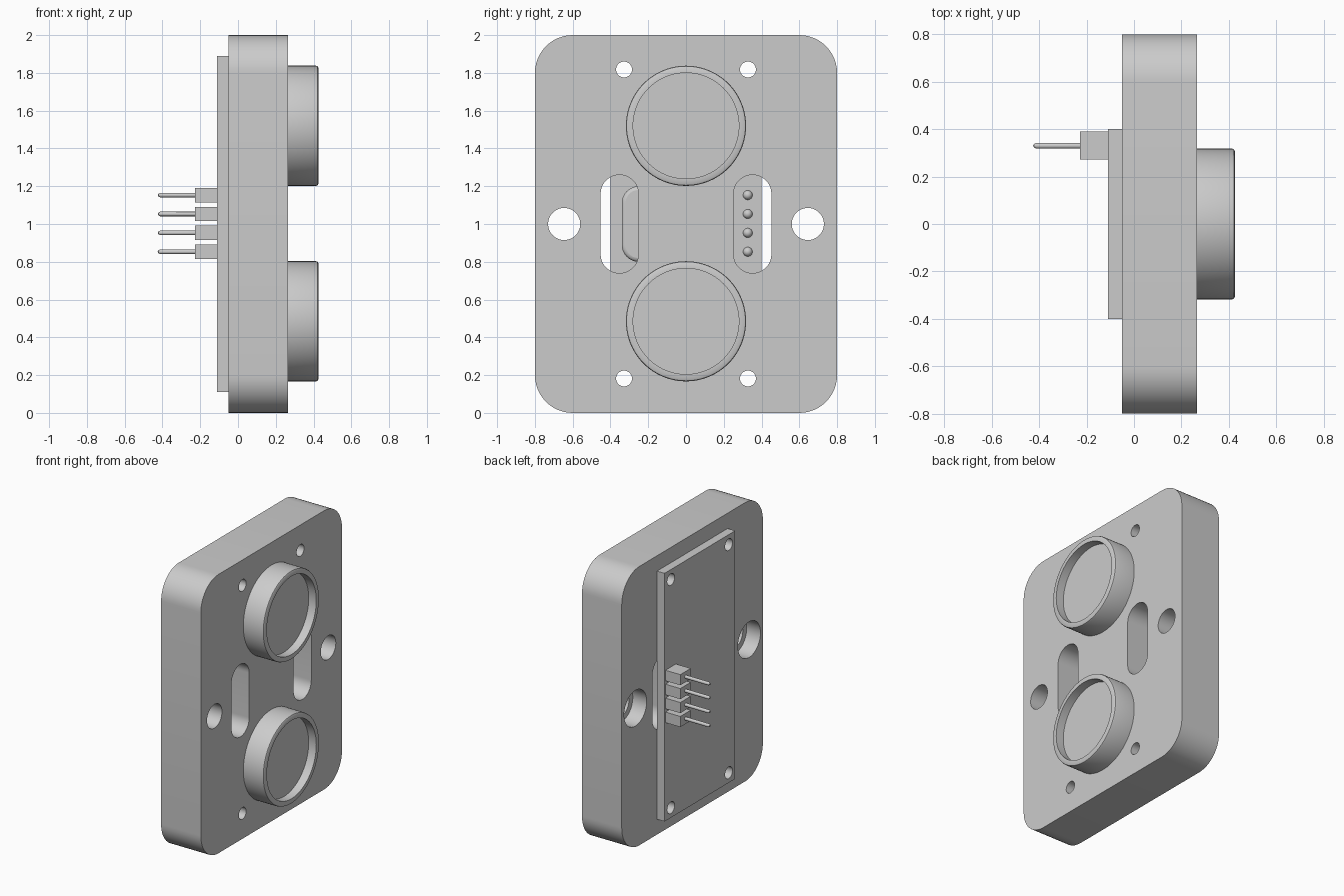
import bpy, bmesh, math
from mathutils import Matrix, Vector

cube = bpy.data.objects.get("Cube")
if cube:
    bpy.data.objects.remove(cube, do_unlink=True)

grey = bpy.data.materials.new("light grey")
grey.use_nodes = True
colour = (0.6, 0.6, 0.6, 1)
grey.diffuse_color = colour
grey.node_tree.nodes["Principled BSDF"].inputs["Base Color"].default_value = colour

BACK, FACE = -0.05, 0.265      # plate faces along x
BOARD = -0.11                  # outer face of the circuit board
MID = 1.0


def finish(name, bm, smooth=True):
    bmesh.ops.recalc_face_normals(bm, faces=bm.faces)
    mesh = bpy.data.meshes.new(name)
    bm.to_mesh(mesh)
    bm.free()
    mesh.materials.append(grey)
    ob = bpy.data.objects.new(name, mesh)
    bpy.context.collection.objects.link(ob)
    bpy.ops.object.select_all(action='DESELECT')
    ob.select_set(True)
    bpy.context.view_layer.objects.active = ob
    if smooth:
        bpy.ops.object.shade_smooth_by_angle(angle=math.radians(30))
    return ob


def rounded_prism(name, x0, x1, y, z, half_y, half_z, radius, steps=12):
    """Rounded rectangle in the yz plane, extruded along x."""
    bm = bmesh.new()
    verts = []
    for q, (sy, sz) in enumerate([(1, 1), (-1, 1), (-1, -1), (1, -1)]):
        for i in range(steps + 1):
            if i == steps and (half_y if q % 2 == 0 else half_z) <= radius:
                continue
            a = math.pi / 2 * (q + i / steps)
            verts.append(bm.verts.new((x0, y + sy * (half_y - radius) + radius * math.cos(a),
                                       z + sz * (half_z - radius) + radius * math.sin(a))))
    face = bm.faces.new(verts)
    ext = bmesh.ops.extrude_face_region(bm, geom=[face])
    moved = [v for v in ext["geom"] if isinstance(v, bmesh.types.BMVert)]
    bmesh.ops.translate(bm, verts=moved, vec=(x1 - x0, 0, 0))
    bmesh.ops.remove_doubles(bm, verts=bm.verts, dist=1e-5)
    return finish(name, bm)


def box(name, lo, hi):
    bm = bmesh.new()
    lo, hi = Vector(lo), Vector(hi)
    bmesh.ops.create_cube(bm, size=1, matrix=Matrix.Translation((lo + hi) / 2)
                          @ Matrix.Diagonal((*(hi - lo), 1)))
    return finish(name, bm, False)


def lathe(name, y, z, profile, steps=64):
    """Spin (x, radius) points about an axis along x."""
    bm = bmesh.new()
    vs = [bm.verts.new((x, r, 0)) for x, r in profile]
    edges = [bm.edges.new(p) for p in zip(vs, vs[1:])]
    bmesh.ops.spin(bm, geom=vs + edges, axis=(1, 0, 0), cent=(0, 0, 0),
                   angle=math.tau, steps=steps)
    bmesh.ops.remove_doubles(bm, verts=bm.verts, dist=1e-5)
    bmesh.ops.translate(bm, verts=bm.verts, vec=(0, y, z))
    return finish(name, bm)


def rod(name, y, z, x0, x1, r, steps=32):
    return lathe(name, y, z, [(x0, 0), (x0, r), (x1, r), (x1, 0)], steps)


def cut(target, cutters):
    for c in cutters:
        c.hide_render = True
        mod = target.modifiers.new("cut", 'BOOLEAN')
        mod.operation, mod.solver, mod.object = 'DIFFERENCE', 'EXACT', c
        bpy.ops.object.select_all(action='DESELECT')
        target.select_set(True)
        bpy.context.view_layer.objects.active = target
        bpy.ops.object.modifier_apply(modifier=mod.name)
    bpy.ops.object.shade_smooth_by_angle(angle=math.radians(30))


# Mounting plate and circuit board
plate = rounded_prism("mounting_plate", BACK, FACE, 0, MID, 0.8, 1.0, 0.2)
board = box("circuit_board", (BOARD, -0.4, 0.11), (BACK, 0.4, 1.89))

# Screw holes run through both; slots and countersunk side holes only through the plate
screws = [rod("screw_cutter", sy * 0.328, MID + sz * 0.818, -0.3, 0.5, 0.042)
          for sy in (-1, 1) for sz in (-1, 1)]
others = []
for s in (-1, 1):
    others.append(rounded_prism("slot_cutter", -0.2, 0.5, s * 0.352, MID, 0.1, 0.26, 0.0999))
    others.append(lathe("side_hole_cutter", s * 0.645, MID,
                        [(-0.2, 0), (-0.2, 0.128), (BACK + 0.11, 0.128),
                         (BACK + 0.11, 0.085), (0.5, 0.085), (0.5, 0)], 48))
cut(plate, screws + others)
cut(board, screws)
for c in screws + others:
    bpy.data.objects.remove(c, do_unlink=True)

# Round sensor cans with a raised rim and recessed face
for name, z in (("upper_sensor_can", 1.52), ("lower_sensor_can", 0.485)):
    lathe(name, 0, z, [(0.24, 0), (0.24, 0.318), (0.413, 0.318), (0.421, 0.315), (0.425, 0.308),
                       (0.425, 0.28), (0.365, 0.28), (0.365, 0)], 96)

# Oscillator can on the front of the board, seen through a slot
crystal = rounded_prism("oscillator", BACK, 0.08, -0.245, MID, 0.095, 0.2, 0.09)
bev = crystal.modifiers.new("soft_edge", 'BEVEL')
bev.width, bev.segments, bev.limit_method = 0.02, 3, 'ANGLE'
bev.angle_limit = math.radians(60)

# Four pin header: block, pin and solder bead each
for i in range(4):
    z = 0.853 + 0.1 * i
    n = str(i + 1)
    box("header_block_" + n, (-0.228, 0.272, z - 0.038), (BOARD, 0.39, z + 0.038))
    lathe("header_pin_" + n, 0.33, z, [(-0.425, 0), (-0.422, 0.007), (-0.412, 0.012),
                                       (-0.2, 0.012), (-0.2, 0)], 16)
    arc = [(BACK + 0.025 * math.sin(a), 0.025 * math.cos(a))
           for a in (math.pi / 12 * k for k in range(7))]
    lathe("solder_bead_" + n, 0.327, z, [(BACK, 0)] + arc, 24)
